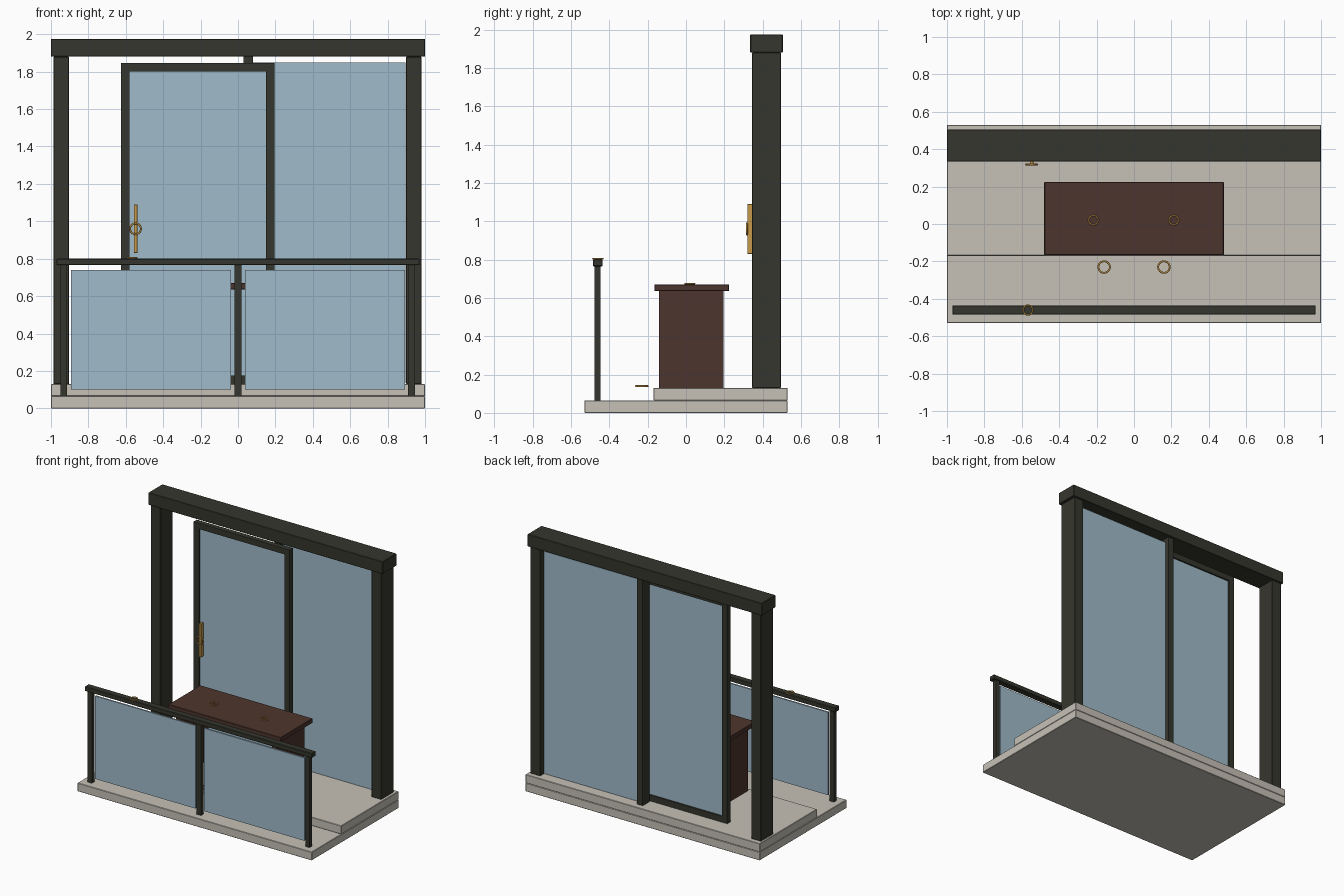
import bpy
import bmesh
import math
from mathutils import Matrix

default_cube = bpy.data.objects.get("Cube")
if default_cube:
    bpy.data.objects.remove(default_cube, do_unlink=True)


def make_material(name, hex_code):
    """Flat material from an sRGB hex code, stored as linear values."""
    channels = [int(hex_code[i:i + 2], 16) / 255 for i in (0, 2, 4)]
    color = [c / 12.92 if c < 0.04045 else ((c + 0.055) / 1.055) ** 2.4 for c in channels]
    mat = bpy.data.materials.new(name)
    mat.use_nodes = True
    mat.diffuse_color = (*color, 1)
    mat.node_tree.nodes["Principled BSDF"].inputs["Base Color"].default_value = (*color, 1)
    return mat


concrete = make_material("pale concrete", "C6C1B7")
metal = make_material("dark metal", "36362E")
glass = make_material("blue glass", "A0BCCB")
wood = make_material("dark wood", "4D352D")
brass = make_material("brass", "C99A4A")


def add_object(name, bm, mat):
    mesh = bpy.data.meshes.new(name)
    bm.to_mesh(mesh)
    bm.free()
    mesh.materials.append(mat)
    obj = bpy.data.objects.new(name, mesh)
    bpy.context.collection.objects.link(obj)
    return obj


def box(name, xs, ys, zs, mat, bevel=0.0):
    """Box spanning the given (low, high) pair on each axis."""
    bm = bmesh.new()
    bmesh.ops.create_cube(bm, size=1)
    spans = (xs, ys, zs)
    for v in bm.verts:
        v.co = [(lo + hi) / 2 + c * (hi - lo) for c, (lo, hi) in zip(v.co, spans)]
    obj = add_object(name, bm, mat)
    if bevel:
        mod = obj.modifiers.new("edge_bevel", 'BEVEL')
        mod.width = bevel
        mod.segments = 1
    return obj


def ring(name, center, radius, tube, upright=False):
    """Smooth ring lying flat, or standing and facing the front."""
    bpy.ops.mesh.primitive_torus_add(major_segments=24, minor_segments=8,
                                     major_radius=radius, minor_radius=tube, location=center)
    obj = bpy.context.object
    obj.name = name
    if upright:
        obj.data.transform(Matrix.Rotation(math.pi / 2, 4, 'X'))
    obj.data.materials.append(brass)
    bpy.ops.object.shade_smooth()
    return obj


FLOOR = 0.13
STEP = 0.065

# Stepped floor
box("lower_slab", (-1, 1), (-0.53, 0.53), (0, STEP), concrete, 0.003)
box("upper_slab", (-1, 1), (-0.17, 0.53), (STEP, FLOOR), concrete, 0.003)

# Portal frame
box("header_beam", (-1, 1), (0.335, 0.505), (1.88, 1.975), metal, 0.003)
for side, x in (("right", -0.945), ("left", 0.94)):
    box(side + "_portal_post", (x - 0.042, x + 0.042), (0.345, 0.495), (FLOOR, 1.88), metal, 0.003)

# Fixed window and its mullion
box("fixed_glass", (0.075, 0.895), (0.437, 0.452), (FLOOR + 0.005, 1.85), glass)
box("window_mullion", (0.03, 0.08), (0.4, 0.485), (FLOOR, 1.88), metal)

# Sliding door
DOOR_X, DOOR_Y, DOOR_Z = (-0.625, 0.195), (0.35, 0.39), (FLOOR, 1.845)
STILE = 0.045
inner_x = (DOOR_X[0] + STILE, DOOR_X[1] - STILE)
inner_z = (DOOR_Z[0] + STILE, DOOR_Z[1] - STILE)
box("door_outer_stile", (DOOR_X[0], inner_x[0]), DOOR_Y, DOOR_Z, metal)
box("door_inner_stile", (inner_x[1], DOOR_X[1]), DOOR_Y, DOOR_Z, metal)
box("door_bottom_rail", inner_x, DOOR_Y, (DOOR_Z[0], inner_z[0]), metal)
box("door_top_rail", inner_x, DOOR_Y, (inner_z[1], DOOR_Z[1]), metal)
box("door_glass", inner_x, (0.363, 0.377), inner_z, glass)

# Door handle
box("door_handle", (-0.557, -0.538), (0.32, 0.35), (0.83, 1.09), brass, 0.002)
ring("door_handle_ring", (-0.548, 0.318, 0.96), 0.029, 0.005, upright=True)

# Balustrade
for label, x in (("right", -0.932), ("middle", 0), ("left", 0.927)):
    box("railing_post_" + label, (x - 0.018, x + 0.018), (-0.478, -0.445), (STEP, 0.767), metal)
box("handrail", (-0.97, 0.97), (-0.485, -0.435), (0.765, 0.8), metal, 0.003)
for label, xs in (("right", (-0.893, -0.037)), ("left", (0.037, 0.893))):
    box("railing_glass_" + label, xs, (-0.467, -0.455), (0.1, 0.74), glass)

# Bench table
box("table_top", (-0.48, 0.48), (-0.165, 0.225), (0.635, 0.67), wood, 0.003)
for label, sign in (("right", -1), ("left", 1)):
    box("table_panel_" + label, sorted((sign * 0.39, sign * 0.43)), (-0.14, 0.195),
        (FLOOR, 0.637), wood)

# Loose brass rings
for label, x in (("right", -0.217), ("left", 0.213)):
    ring("table_ring_" + label, (x, 0.02, 0.674), 0.025, 0.004)
for label, x in (("right", -0.16), ("left", 0.16)):
    ring("step_ring_" + label, (x, -0.23, 0.14), 0.031, 0.005)
ring("handrail_ring", (-0.567, -0.46, 0.804), 0.026, 0.004)
